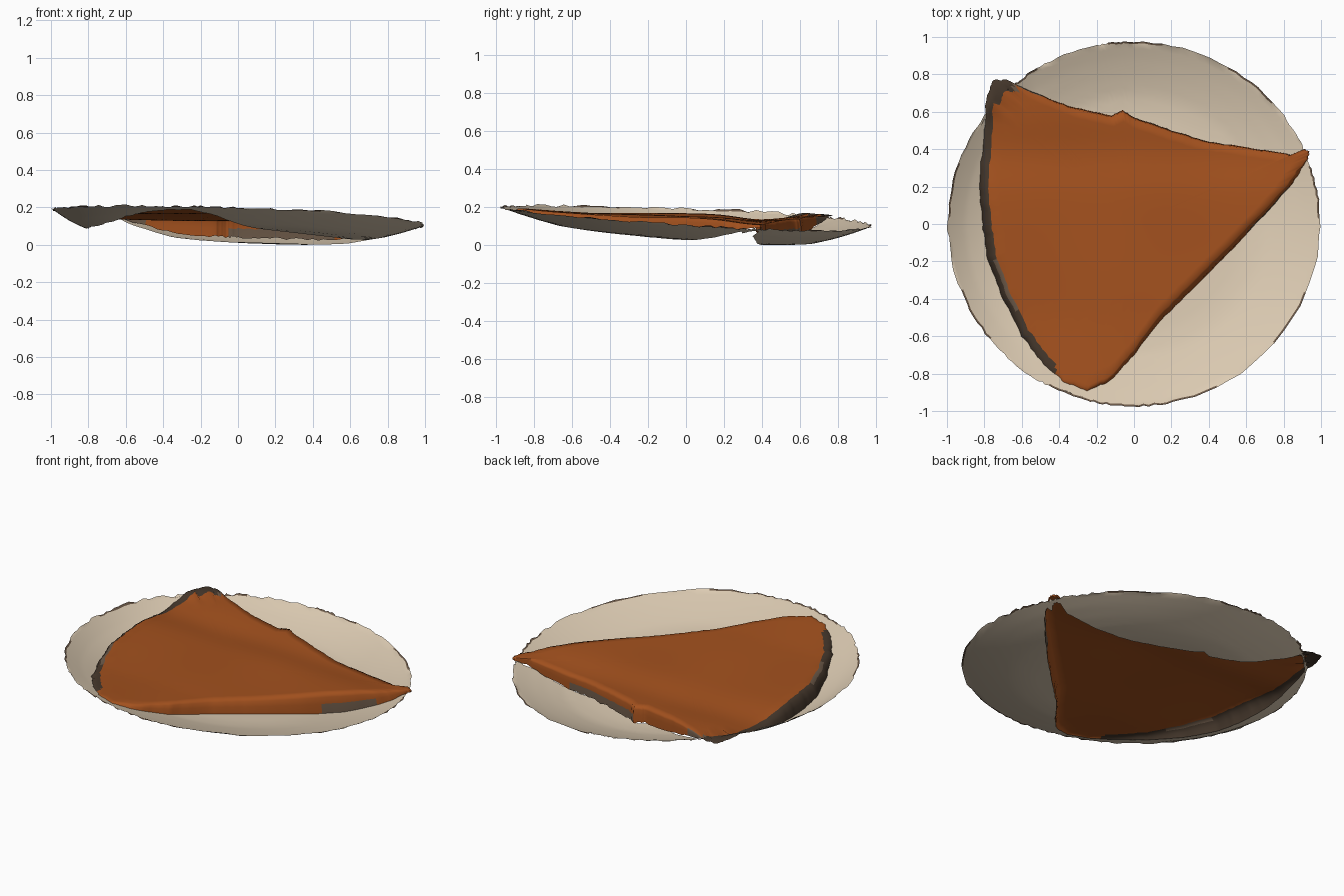
import bpy, bmesh, math, random
from mathutils import Vector

random.seed(4)
if "Cube" in bpy.data.objects:
    bpy.data.objects.remove(bpy.data.objects["Cube"])


def material(name, rgb):
    m = bpy.data.materials.new(name)
    m.use_nodes = True
    m.diffuse_color = (*rgb, 1)
    m.node_tree.nodes["Principled BSDF"].inputs["Base Color"].default_value = (*rgb, 1)
    return m


cream = material("cream ceramic", (0.72, 0.6, 0.45))
orange = material("baked orange", (0.37, 0.083, 0.013))
brown = material("dark brown crust", (0.06, 0.039, 0.025))
taupe = material("taupe crumbs", (0.15, 0.1, 0.065))

# Outline of the folded slice, counter-clockwise from its left tip
OUTLINE = [(.94, .39), (.91, .4), (.84, .37), (.6, .41), (.4, .44), (.2, .5),
           (0, .57), (-.06, .61), (-.12, .58), (-.35, .63), (-.55, .71),
           (-.68, .77), (-.75, .77), (-.79, .68), (-.8, .5), (-.83, .2),
           (-.81, 0), (-.78, -.2), (-.7, -.4), (-.6, -.6), (-.48, -.75),
           (-.38, -.84), (-.25, -.89), (-.13, -.84), (0, -.7), (.12, -.54),
           (.3, -.36), (.5, -.16), (.7, .05), (.85, .22), (.93, .35)]
# Dish profile: radius, depth below the rim
PROFILE = [(0, .105), (.6, .1), (.7, .09), (.8, .065), (.9, .035), (1, 0), (2, 0)]
CORNER = Vector((-.75, .77))
STEPS = 7
TOP_ROWS = 12


def depth(r):
    for (r0, d0), (r1, d1) in zip(PROFILE, PROFILE[1:]):
        if r <= r1:
            return d0 + (d1 - d0) * (r - r0) / (r1 - r0)


def plate_z(x, y):
    """Tilted, slightly warped dish, steeper on its right side."""
    rim = .152 - .045 * x - .05 * y - .015 * x * y
    steep = 1 + .2 * y + 2 * max(0, -x - .5)
    return max(0, rim - depth(math.hypot(x, y / .98)) * steep)


def slice_z(x, y):
    """Wavy top with a dip towards the back and a curled front tip."""
    waves = .004 * math.sin(7 * x + 3 * y) * math.sin(5 * y - 2 * x)
    dip = .02 * math.exp(-((y - .38) / .15) ** 2)
    curl = .05 * max(0, -y - .5)
    return max(.152 - .017 * x - .02 * y + waves - dip + curl, plate_z(x, y) + .008)


def build(name, rows, mats, rule, cap=False):
    """Skin closed rings of points, with an optional fan in the middle."""
    bm = bmesh.new()
    rings = [[bm.verts.new(p) for p in row] for row in rows]
    n = len(rings[0])
    for k, (a, b) in enumerate(zip(rings, rings[1:])):
        for i in range(n):
            j = (i + 1) % n
            f = bm.faces.new((a[i], b[i], b[j], a[j]))
            f.material_index = rule(k, f.calc_center_median())
    if cap:
        mid = bm.verts.new((0, 0, slice_z(0, 0)))
        for i in range(n):
            bm.faces.new((mid, rings[0][i], rings[0][(i + 1) % n]))
    for f in bm.faces:
        f.smooth = True
    mesh = bpy.data.meshes.new(name)
    bm.to_mesh(mesh)
    bm.free()
    for m in mats:
        mesh.materials.append(m)
    bpy.context.collection.objects.link(bpy.data.objects.new(name, mesh))


def crust_side(p):
    return p.x < -.73 or (p.x < -.42 and p.y < 0)


def back_side(p):
    return p.y > .3 and p.y > .38 - .3 * p.x and p.x > -.73


def wall_width(p):
    if (p - CORNER).length < .09:
        return .085
    return .048 if crust_side(p) else .012 if back_side(p) else .03


# Resampled slice outline with small crumbly irregularities
edge = []
for a, b in zip(OUTLINE, OUTLINE[1:] + OUTLINE[:1]):
    for k in range(STEPS):
        p = Vector(a).lerp(Vector(b), k / STEPS)
        edge.append(p * (1 + random.uniform(-.005, .005)))

# Plate: thin dish sheet with a ragged lip, open beneath the slice;
# at the back it reaches a little way under the slice
rims = [p / math.hypot(p.x, p.y / .98) * (1 - random.random() * .01) for p in edge]
plate_rows = []
for t in [k / 12 for k in range(12)] + [.99, 1]:
    row = []
    for p, r in zip(edge, rims):
        tuck = .05 if back_side(p) else 0
        start = min(p.length - tuck, r.length * .984)
        q = (r * (start / r.length)).lerp(r, t)
        if t == .99:
            q = r * .99
        elif t < 1:
            q = q * min(1, r.length * .989 / q.length)
        rough = random.uniform(-.007, .007) if t == 1 else 0
        row.append((q.x, q.y, plate_z(q.x, q.y) + rough))
    plate_rows.append(row)


def plate_colour(k, c):
    stained = math.sin(9 * math.atan2(c.y, c.x)) > .3 or c.y < -.88
    return 1 if k == len(plate_rows) - 2 and stained else 0


build("plate", plate_rows, [cream, taupe], plate_colour)

# Slice: gently wavy top that rolls over into a steep side wall
slice_rows = []
for k in range(1, TOP_ROWS + 1):
    row = []
    for p in edge:
        q = p * (1 - wall_width(p) / p.length) * (k / TOP_ROWS)
        row.append((q.x, q.y, slice_z(q.x, q.y)))
    slice_rows.append(row)
for t, drop in ((.45, .18), (.8, .5), (1, 1)):
    row = []
    for p in edge:
        q = p * (1 - wall_width(p) * (1 - t) / p.length)
        top = slice_z(q.x, q.y)
        # The back wall hangs just short of the dish
        reach = .78 + random.uniform(-.06, .06) if back_side(p) else 1
        row.append((q.x, q.y, top + (plate_z(p.x, p.y) - top) * drop * reach))
    slice_rows.append(row)


def slice_colour(k, c):
    wall = k >= TOP_ROWS - 1
    lower = k == TOP_ROWS + 1
    if wall and (c.xy - CORNER).length < .11:
        return 1
    if wall and crust_side(c):
        patch = k == TOP_ROWS - 1 and -.45 < c.y < -.2
        return 2 if patch else 1
    if lower and (.62 < c.x < .82 and c.y < .2 or c.y > .4 and -.05 < c.x < .5):
        return 2
    if wall and c.y > .66 and c.x < -.5:
        return 2
    return 0


build("folded_slice", slice_rows, [orange, brown, taupe], slice_colour, cap=True)
